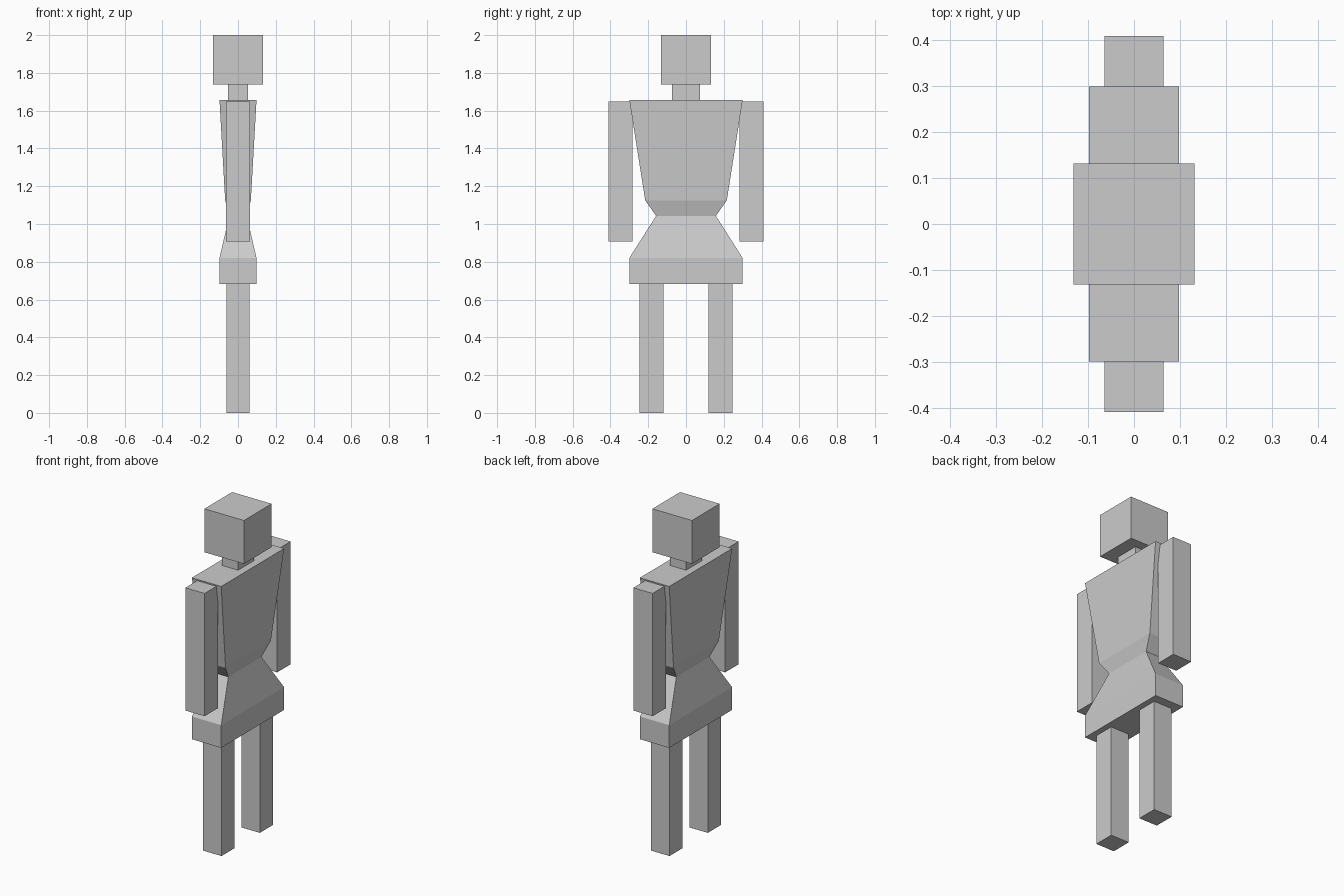
import bpy
import bmesh

if "Cube" in bpy.data.objects:
    bpy.data.objects.remove(bpy.data.objects["Cube"])


def loft(name, sections, y=0.0):
    """Stack of rectangles (half_x, half_y, z), closed at both ends."""
    bm = bmesh.new()
    rings = [[bm.verts.new((sx * hx, y + sy * hy, z))
              for sx, sy in ((-1, -1), (1, -1), (1, 1), (-1, 1))]
             for hx, hy, z in sections]
    bm.faces.new(rings[0])
    bm.faces.new(rings[-1])
    for low, high in zip(rings, rings[1:]):
        for i in range(4):
            j = (i + 1) % 4
            bm.faces.new((low[i], low[j], high[j], high[i]))
    bmesh.ops.recalc_face_normals(bm, faces=bm.faces)
    mesh = bpy.data.meshes.new(name)
    bm.to_mesh(mesh)
    bm.free()
    obj = bpy.data.objects.new(name, mesh)
    bpy.context.collection.objects.link(obj)
    return obj


def box(name, hx, hy, z0, z1, y=0.0):
    return loft(name, [(hx, hy, z0), (hx, hy, z1)], y)


# Head and neck
box("head", 0.132, 0.132, 1.738, 2.0)
box("neck", 0.053, 0.075, 1.657, 1.738)

# Torso: hips, pinched waist, flared chest
loft("torso", [(0.098, 0.30, 0.683),
               (0.098, 0.30, 0.82),
               (0.046, 0.158, 1.043),
               (0.068, 0.216, 1.125),
               (0.098, 0.30, 1.657)])

# Arms and legs on both sides
for side, s in (("left", -1), ("right", 1)):
    box(side + "_arm", 0.064, 0.064, 0.907, 1.648, s * 0.346)
    box(side + "_leg", 0.062, 0.063, 0.0, 0.683, s * 0.183)
